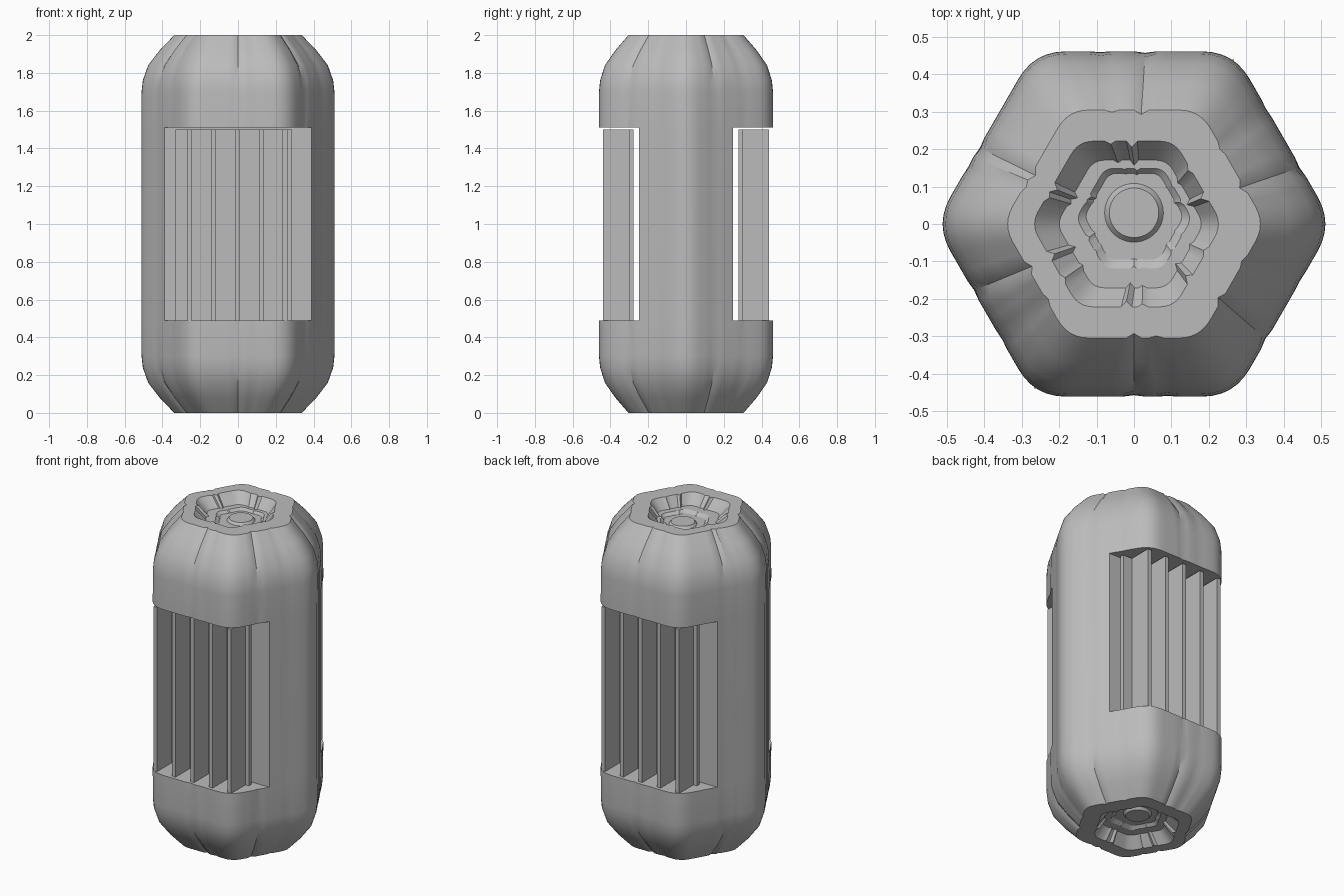
import bpy, bmesh, math
from mathutils import Vector

default = bpy.data.objects.get("Cube")
if default:
    bpy.data.objects.remove(default, do_unlink=True)

grey = bpy.data.materials.new("plain grey")
grey.use_nodes = True
colour = (0.5, 0.5, 0.5, 1)
grey.diffuse_color = colour
grey.node_tree.nodes["Principled BSDF"].inputs["Base Color"].default_value = colour


def make_object(name, bm):
    bmesh.ops.recalc_face_normals(bm, faces=bm.faces)
    mesh = bpy.data.meshes.new(name)
    bm.to_mesh(mesh)
    bm.free()
    mesh.materials.append(grey)
    obj = bpy.data.objects.new(name, mesh)
    bpy.context.collection.objects.link(obj)
    return obj


def add_box(bm, low, high):
    low, high = Vector(low), Vector(high)
    cube = bmesh.ops.create_cube(bm, size=1)["verts"]
    for v in cube:
        v.co = (low + high) / 2 + v.co * (high - low)


def make_active(obj):
    bpy.ops.object.select_all(action="DESELECT")
    obj.select_set(True)
    bpy.context.view_layer.objects.active = obj


# Rounded hexagon outline; each point carries a groove strength
RADIUS, ROUND = 0.533, 0.085
corners = [Vector((math.cos(i * math.pi / 3), math.sin(i * math.pi / 3))) * RADIUS
           for i in range(6)]
outline = []
for i, corner in enumerate(corners):
    before = corner + (corners[i - 1] - corner).normalized() * ROUND
    after = corner + (corners[(i + 1) % 6] - corner).normalized() * ROUND
    for k in range(7):
        t = k / 6
        p = before * (1 - t) ** 2 + corner * 2 * t * (1 - t) + after * t * t
        outline.append((p, 0))
    nxt = corners[(i + 1) % 6]
    end = nxt + (corner - nxt).normalized() * ROUND
    for k in range(1, 12):
        t = k / 12
        dent = 1 if k == 3 + (i * 2) % 5 else 0.5 if k == 9 else 0
        outline.append((after.lerp(end, t), dent))

# Half profile from the side up over the shoulder and into the end dimple:
# scale, height, groove depth, sideways shift, rearward shift
profile = [
    (1.0, 1.0, 0.003, 0, 0), (1.0, 1.5, 0.004, 0, 0), (0.998, 1.70, 0.005, 0, 0),
    (0.985, 1.76, 0.008, 0, 0), (0.93, 1.84, 0.012, 0, 0), (0.81, 1.92, 0.014, 0, 0),
    (0.66, 2.0, 0.012, 0, 0), (0.48, 2.0, 0.016, -0.02, 0),
    (0.37, 1.94, 0.014, -0.01, 0.0), (0.29, 1.94, 0.006, 0, 0.015),
    (0.25, 1.925, 0.004, 0, 0.02), (0.16, 1.925, 0.0, 0, 0.03),
    (0.135, 1.94, 0.0, 0, 0.03),
]
rings = [(s, 2 - z, g, x, y) for s, z, g, x, y in reversed(profile[1:])] + profile

# Body
bm = bmesh.new()
loops = []
for scale, z, groove, dx, dy in rings:
    loop = []
    for p, dent in outline:
        q = p * scale - p.normalized() * groove * dent
        if scale < 0.2:
            q = p.normalized() * scale * 0.49
        loop.append(bm.verts.new((q.x + dx, q.y + dy, z)))
    loops.append(loop)
count = len(outline)
for a, b in zip(loops, loops[1:]):
    for i in range(count):
        j = (i + 1) % count
        bm.faces.new((a[i], a[j], b[j], b[i]))
bm.faces.new(loops[0])
bm.faces.new(loops[-1])
body = make_object("body", bm)

# Front and back bays cut right across the body
bm = bmesh.new()
for side in (-1, 1):
    add_box(bm, (-1, min(side * 0.25, side), 0.49), (1, max(side * 0.25, side), 1.51))
cutter = make_object("bay_cutter", bm)
cutter.hide_render = True
make_active(body)
cut = body.modifiers.new("bays", "BOOLEAN")
cut.operation = "DIFFERENCE"
cut.solver = "EXACT"
cut.object = cutter
bpy.ops.object.modifier_apply(modifier=cut.name)
bpy.data.objects.remove(cutter, do_unlink=True)
make_active(body)
bpy.ops.object.shade_smooth_by_angle(angle=math.radians(30))

# Finned grille in each bay, the back one turned half round
for name, turn in (("front_grille", 0), ("back_grille", math.pi)):
    bm = bmesh.new()
    add_box(bm, (-0.33, -0.30, 0.49), (0.285, -0.277, 1.5))
    for i in range(5):
        x = (i - 2) * 0.126 - 0.003
        add_box(bm, (x - 0.0125, -0.44, 0.49), (x + 0.0125, -0.29, 1.5))
    grille = make_object(name, bm)
    grille.rotation_euler.z = turn
